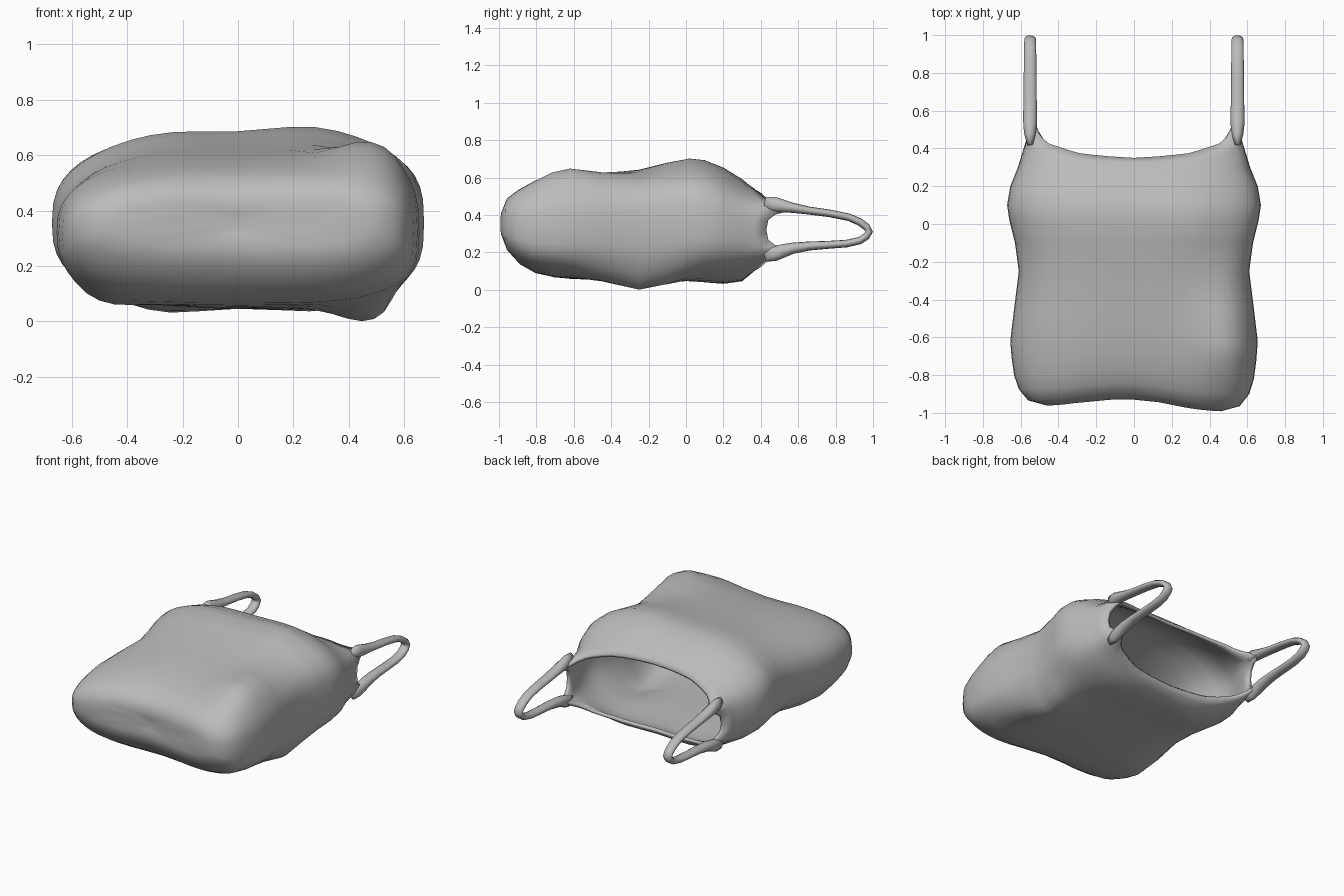
import bpy, bmesh, math

if "Cube" in bpy.data.objects:
    bpy.data.objects.remove(bpy.data.objects["Cube"])

SEG = 48
cloth = bpy.data.materials.new("grey_cloth")
cloth.diffuse_color = (0.5, 0.5, 0.5, 1)
cloth.use_nodes = True
cloth.node_tree.nodes["Principled BSDF"].inputs["Base Color"].default_value = cloth.diffuse_color


def finish(bm, name):
    for f in bm.faces:
        f.smooth = True
    me = bpy.data.meshes.new(name)
    bm.to_mesh(me)
    bm.free()
    me.materials.append(cloth)
    ob = bpy.data.objects.new(name, me)
    bpy.context.collection.objects.link(ob)
    return ob


def section(a, w, top, bot, n):
    """Point on a superellipse at angle a."""
    c, s = math.cos(a), math.sin(a)
    x = w * math.copysign(abs(c) ** (2 / n), c)
    z = (top + bot) / 2 + (top - bot) / 2 * math.copysign(abs(s) ** (2 / n), s)
    return x, z


def interp(v, table):
    for (a, p), (b, q) in zip(table, table[1:]):
        if v <= b:
            return p + (q - p) * (v - a) / (b - a)
    return table[-1][1]


# Sack stations: y, half width, top z, bottom z
stations = [(-.985, .25, .39, .31), (-.995, .46, .43, .27), (-.965, .56, .50, .19),
            (-.90, .61, .54, .115), (-.82, .635, .565, .07), (-.72, .648, .585, .05),
            (-.62, .655, .597, .045), (-.45, .635, .62, .04), (-.25, .61, .64, .035),
            (-.1, .63, .665, .035), (.02, .66, .68, .035), (.1, .672, .675, .035),
            (.2, .655, .645, .035), (.3, .615, .59, .055)]
# Bulges in the cloth: x, y, x radius, y radius, height (sign picks top or bottom)
bulges = [(.5, -.64, .17, .22, .09), (.27, .02, .2, .2, .028), (-.27, .02, .2, .2, .012),
          (.5, -.25, .16, .22, -.10), (-.27, .2, .16, .16, -.025), (-.5, -.55, .16, .22, -.05),
          (.3, .2, .16, .16, -.02)]
# Mouth edge: angle from the side -> y, rising into a tab under each handle
rim = [(0, .43), (7.5, .44), (15, .48), (22.5, .55), (30, .50), (37.5, .455),
       (45, .425), (52.5, .41), (67.5, .375), (90, .35)]

bm = bmesh.new()
rings = []
for y, w, top, bot in stations:
    ring = []
    for j in range(SEG):
        a = 2 * math.pi * j / SEG
        square = 3.2 if math.cos(a) > 0 else 2.6
        n = interp(y, [(-1, square), (0, square), (.3, 2.8)])
        x, z = section(a, w, top, bot, n)
        # pinched middle of the closed end
        front = min(1, max(0, (-.6 - y) / .35))
        g = front * math.exp(-(x / .27) ** 2)
        yy = y + .065 * g + front * .03 * min(1, max(0, -x / .3))
        z = .35 + (z - .35) * (1 - .06 * g)
        for bx, by, sx, sy, h in bulges:
            if h * math.sin(a) > 0:
                z += (h * math.exp(-((x - bx) / sx) ** 2 - ((y - by) / sy) ** 2)
                      * min(1, 1.6 * abs(math.sin(a))))
        ring.append(bm.verts.new((x, yy, z)))
    rings.append(ring)

mouth = []
for j in range(SEG):
    a = 2 * math.pi * j / SEG
    side = math.degrees(math.asin(min(1, abs(math.sin(a)))))
    x, z = section(a, .575, .545, .095, 2.8)
    mouth.append((x, interp(side, rim), z))
last = rings[-1]
for t in (.5, 1):
    rings.append([bm.verts.new([p + (q - p) * t for p, q in zip(v.co, m)])
                  for v, m in zip(last, mouth)])

for r, s in zip(rings, rings[1:]):
    for j in range(SEG):
        k = (j + 1) % SEG
        bm.faces.new((r[j], s[j], s[k], r[k]))
centre = bm.verts.new((0, -.92, .35))
for j in range(SEG):
    bm.faces.new((centre, rings[0][j], rings[0][(j + 1) % SEG]))
low = min(v.co.z for v in bm.verts)
for v in bm.verts:      # rest the lowest fold on the ground
    if v.co.y < .3:
        v.co.z -= low * max(0, 1 - v.co.z / .3)
sack = finish(bm, "sack_body")
mod = sack.modifiers.new("cloth_thickness", 'SOLIDIFY')
mod.thickness = .022
mod.offset = -1

# Handle loops: y, z, half width in x, half thickness
path = [(.42, .468, .015, .03), (.47, .457, .03, .04), (.52, .447, .036, .034),
        (.57, .438, .037, .027),
        (.66, .423, .035, .021), (.77, .408, .034, .02), (.87, .388, .033, .02),
        (.93, .362, .032, .02), (.966, .335, .031, .02), (.979, .31, .031, .02),
        (.965, .287, .031, .02), (.93, .263, .032, .02), (.86, .247, .033, .02),
        (.76, .24, .034, .021), (.66, .234, .035, .024), (.57, .222, .037, .03),
        (.52, .208, .036, .036), (.47, .192, .03, .04), (.42, .18, .015, .03)]


def handle(name, x0):
    bm = bmesh.new()
    loops = []
    for i, (y, z, rx, rt) in enumerate(path):
        p, q = path[max(0, i - 1)], path[min(len(path) - 1, i + 1)]
        d = math.hypot(q[0] - p[0], q[1] - p[1])
        ny, nz = -(q[1] - p[1]) / d, (q[0] - p[0]) / d
        loops.append([bm.verts.new((x0 + rx * math.cos(a), y + ny * rt * math.sin(a),
                                    z + nz * rt * math.sin(a)))
                      for a in (2 * math.pi * k / 12 for k in range(12))])
    for r, s in zip(loops, loops[1:]):
        for j in range(12):
            k = (j + 1) % 12
            bm.faces.new((r[j], s[j], s[k], r[k]))
    bm.faces.new(loops[0])
    bm.faces.new(loops[-1])
    bmesh.ops.recalc_face_normals(bm, faces=bm.faces)
    finish(bm, name)


handle("right_handle", .548)
handle("left_handle", -.55)
